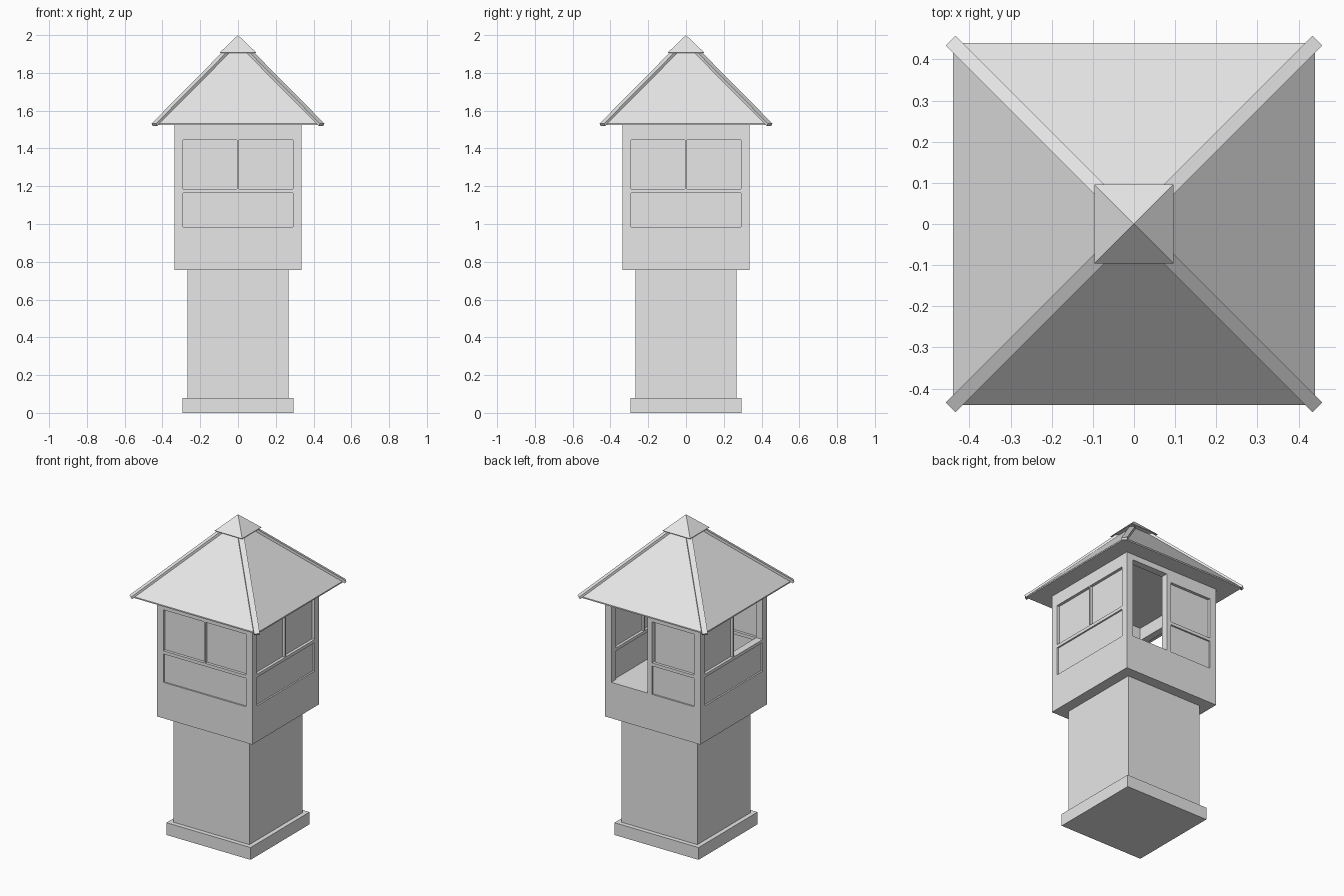
import bpy
import bmesh
import math
from mathutils import Matrix, Vector

cube = bpy.data.objects.get("Cube")
if cube:
    bpy.data.objects.remove(cube, do_unlink=True)

grey = bpy.data.materials.new("plain grey")
grey.use_nodes = True
grey.diffuse_color = (0.8, 0.8, 0.8, 1)
grey.node_tree.nodes["Principled BSDF"].inputs["Base Color"].default_value = (0.8, 0.8, 0.8, 1)


def finish(name, bm):
    bmesh.ops.recalc_face_normals(bm, faces=bm.faces)
    mesh = bpy.data.meshes.new(name)
    bm.to_mesh(mesh)
    bm.free()
    mesh.materials.append(grey)
    obj = bpy.data.objects.new(name, mesh)
    bpy.context.scene.collection.objects.link(obj)
    return obj


def add_box(bm, low, high, turn=Matrix()):
    low, high = Vector(low), Vector(high)
    place = Matrix.Translation((low + high) / 2) @ Matrix.Diagonal((*(high - low), 1))
    bmesh.ops.create_cube(bm, size=1, matrix=turn @ place)


def block(name, half, bottom, top):
    bm = bmesh.new()
    add_box(bm, (-half, -half, bottom), (half, half, top))
    return finish(name, bm)


def pyramid(name, half, bottom, rim, apex):
    """Square pyramid standing on a thin vertical rim."""
    bm = bmesh.new()
    rings = [[bm.verts.new((half * sx, half * sy, z))
              for sx, sy in ((-1, -1), (1, -1), (1, 1), (-1, 1))] for z in (bottom, rim)]
    tip = bm.verts.new((0, 0, apex))
    bm.faces.new(rings[0])
    for i in range(4):
        j = (i + 1) % 4
        bm.faces.new((rings[0][i], rings[0][j], rings[1][j], rings[1][i]))
        bm.faces.new((rings[1][i], rings[1][j], tip))
    return finish(name, bm)


# Tower body
FLOOR, SILL, HEAD, EAVE = 0.985, 1.185, 1.445, 1.525
OUT, POST = 0.335, 0.045
INNER = OUT - POST
block("plinth", 0.295, 0, 0.078)
block("shaft", 0.267, 0.078, 0.757)
block("cabin_base", OUT, 0.757, FLOOR)

# Corner posts
bm = bmesh.new()
for sx in (-1, 1):
    for sy in (-1, 1):
        c = OUT - POST / 2
        add_box(bm, (sx * c - POST / 2, sy * c - POST / 2, FLOOR),
                (sx * c + POST / 2, sy * c + POST / 2, EAVE))
finish("corner_posts", bm)


def wall(name, quarter_turns, left_bay, right_bay):
    """Cabin wall of two bays; each is 'pane', 'open' (no pane) or 'door'."""
    turn = Matrix.Rotation(quarter_turns * math.pi / 2, 4, "Z")
    frame, panes, panels = bmesh.new(), bmesh.new(), bmesh.new()

    def part(bm, u0, u1, z0, z1, front=0.0, back=POST):
        add_box(bm, (u0, -OUT + front, z0), (u1, -OUT + back, z1), turn)

    has_door = "door" in (left_bay, right_bay)
    if has_door:
        part(frame, -0.035, -0.003, FLOOR, EAVE)
    else:
        part(frame, -0.005, 0.005, SILL, HEAD)
    for kind, u0, u1 in ((left_bay, -INNER, -0.005), (right_bay, 0.005, INNER)):
        if kind == "door":
            part(frame, u0, -0.035, 1.49, EAVE)
            continue
        inside = 0 if u0 < 0 else u1
        start, end = (u0, 0) if u0 < 0 else (-0.003 if has_door else 0, inside)
        part(frame, start, end, HEAD, EAVE)
        part(frame, start, end, SILL - 0.02, SILL)
        part(panels, start, end, FLOOR, SILL - 0.02, 0.01, 0.035)
        if kind == "pane":
            part(panes, u0, u1, SILL, HEAD, 0.018, 0.028)
    finish(name + "_frame", frame)
    finish(name + "_window_panes", panes)
    finish(name + "_lower_panels", panels)


wall("front", 0, "pane", "pane")
wall("left", 1, "pane", "pane")
wall("back", 2, "door", "pane")
wall("right", 3, "pane", "open")

# Roof and its small cap
pyramid("roof", 0.44, EAVE, 1.533, 1.975)
pyramid("roof_cap", 0.096, 1.905, 1.908, 2.0)

# Hip battens running down the four roof edges
bm = bmesh.new()
start = Vector((0.443, 0.443, 1.527))
end = Vector((0.06, 0.06, 1.914))
rise = end - start
pitch = math.atan2(rise.z, math.hypot(rise.x, rise.y))
for i in range(4):
    turn = (Matrix.Rotation(i * math.pi / 2, 4, "Z") @ Matrix.Translation(start)
            @ Matrix.Rotation(math.radians(225), 4, "Z")
            @ Matrix.Rotation(-pitch, 4, "Y"))
    add_box(bm, (0, -0.017, -0.009), (rise.length, 0.017, 0.006), turn)
finish("hip_battens", bm)
